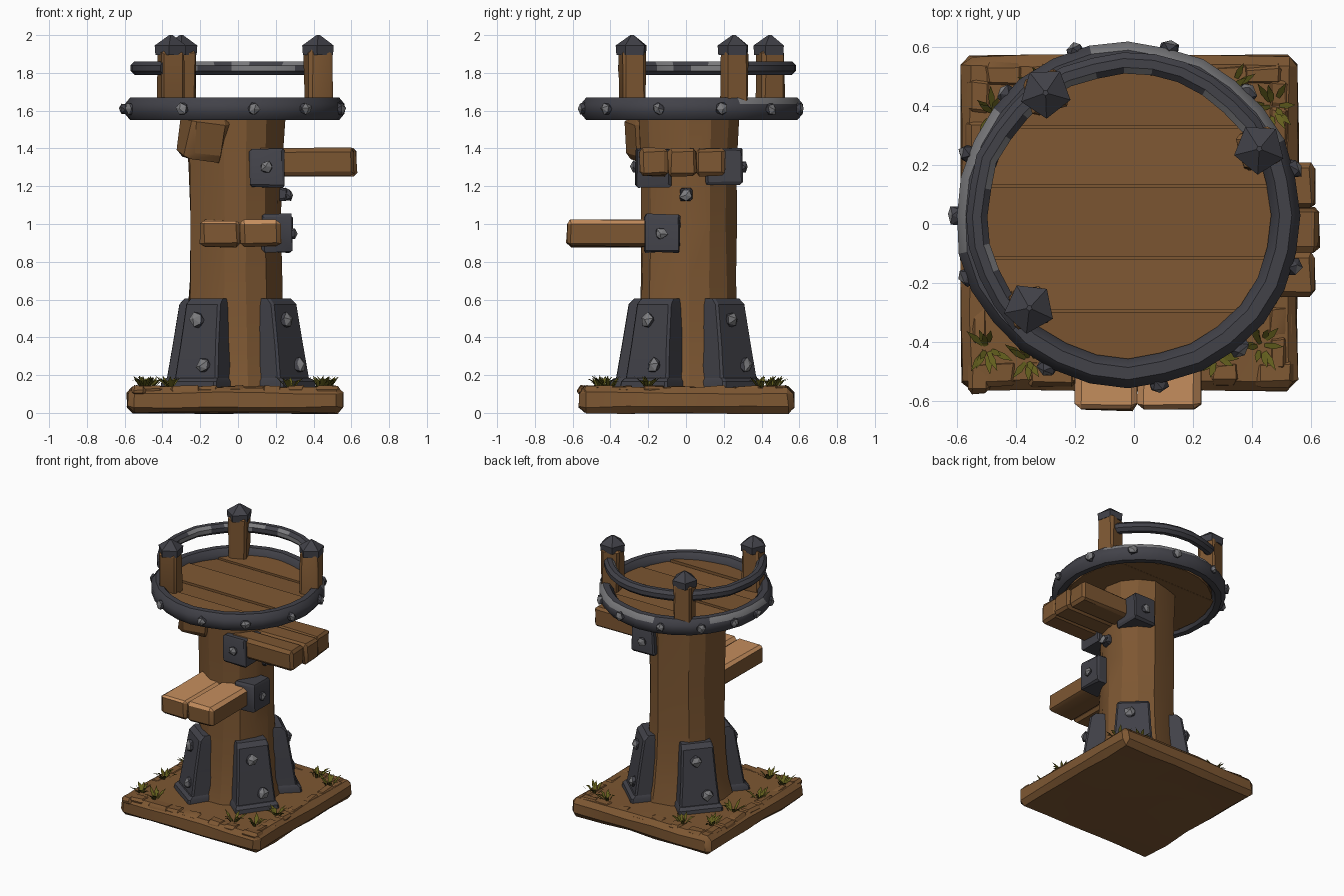
import bpy, bmesh, math, random
from mathutils import Vector, Matrix, Euler

if "Cube" in bpy.data.objects:
    bpy.data.objects.remove(bpy.data.objects["Cube"])

random.seed(4)


def material(name, rgb):
    m = bpy.data.materials.new(name)
    m.diffuse_color = (*rgb, 1)
    m.use_nodes = True
    m.node_tree.nodes["Principled BSDF"].inputs["Base Color"].default_value = m.diffuse_color
    return m


WOOD = material("brown wood", (0.205, 0.095, 0.032))
TAN = material("fresh cut wood", (0.56, 0.27, 0.11))
METAL = material("dark metal", (0.054, 0.054, 0.066))
WORN = material("worn metal", (0.20, 0.20, 0.21))
GRASS = material("olive grass", (0.12, 0.11, 0.012))
CX, CY = -0.02, 0.03          # centre of the round platform


def finish(name, bm, mats, angle=30, rule=None):
    bmesh.ops.recalc_face_normals(bm, faces=bm.faces)
    bm.normal_update()
    if rule:
        for f in bm.faces:
            f.material_index = rule(f)
    me = bpy.data.meshes.new(name)
    bm.to_mesh(me)
    bm.free()
    for m in mats:
        me.materials.append(m)
    ob = bpy.data.objects.new(name, me)
    bpy.context.collection.objects.link(ob)
    bpy.ops.object.select_all(action='DESELECT')
    ob.select_set(True)
    bpy.context.view_layer.objects.active = ob
    bpy.ops.object.shade_smooth_by_angle(angle=math.radians(angle))
    return ob


def jitter(verts, j):
    for v in verts:
        v.co += Vector([random.uniform(-j, j) for _ in range(3)])


def block(name, lo, hi, mats=(WOOD,), bevel=0.02, j=0.006, rot=(0, 0, 0), rule=None, cuts=0):
    """Chipped box between two corners."""
    bm = bmesh.new()
    bmesh.ops.create_cube(bm, size=1)
    lo, hi = Vector(lo), Vector(hi)
    bmesh.ops.scale(bm, vec=hi - lo, verts=bm.verts)
    if bevel:
        bmesh.ops.bevel(bm, geom=bm.edges[:], offset=bevel, segments=1, affect='EDGES')
    if cuts:
        bmesh.ops.subdivide_edges(bm, edges=[e for e in bm.edges if e.calc_length() > 0.2], cuts=cuts, use_grid_fill=True)
    jitter(bm.verts, j)
    bmesh.ops.transform(bm, matrix=Matrix.Translation((lo + hi) / 2) @ Euler(rot).to_matrix().to_4x4(), verts=bm.verts)
    return finish(name, bm, mats, rule=rule)


def rivet(name, pos, normal, r=0.036):
    """Faceted stud: worn on its front, dark round the sides."""
    n = Vector(normal).normalized()
    bm = bmesh.new()
    bmesh.ops.create_icosphere(bm, subdivisions=1, radius=r)
    jitter(bm.verts, r * 0.15)
    q = Vector((0, 0, 1)).rotation_difference(n).to_matrix().to_4x4()
    bmesh.ops.transform(bm, matrix=Matrix.Translation(pos) @ q @ Matrix.Diagonal((1, 1, 0.8, 1)), verts=bm.verts)
    finish(name, bm, [METAL, WORN], 10, lambda f: int(f.normal.dot(n) > 0.6))


def skin(bm, rings, loop=False):
    """Join rings of vertices with quads; cap the ends unless looped."""
    n = len(rings[0])
    for i in range(len(rings) - (0 if loop else 1)):
        a, b = rings[i], rings[(i + 1) % len(rings)]
        for k in range(n):
            bm.faces.new((a[k], a[(k + 1) % n], b[(k + 1) % n], b[k]))
    if not loop:
        bm.faces.new(rings[0])
        bm.faces.new(rings[-1])


def hoop(name, r, hw, hh, z, a0, a1, n, loop, rule):
    """Chamfered bar bent round the platform centre."""
    bm = bmesh.new()
    rings = []
    for i in range(n if loop else n + 1):
        a = math.radians(a0 + (a1 - a0) * i / n)
        rr = r + random.uniform(-0.006, 0.006)
        ring = []
        for k in range(8):
            t = math.radians(22.5 + 45 * k)
            d = rr + hw * 1.08 * math.cos(t)
            ring.append(bm.verts.new((CX + d * math.cos(a), CY + d * math.sin(a), z + hh * 1.08 * math.sin(t))))
        rings.append(ring)
    skin(bm, rings, loop)
    finish(name, bm, [METAL, WORN], 40, rule)


def face_angle(f):
    c = f.calc_center_median()
    return math.degrees(math.atan2(c.y - CY, c.x - CX)) % 360


def outward(f):
    c = f.calc_center_median()
    return f.normal.dot(Vector((c.x - CX, c.y - CY, 0)).normalized())


# plinth with loose chips along its top edge
block("plinth", (-0.585, -0.565, 0), (0.555, 0.57, 0.137), bevel=0.032, j=0.006, cuts=4)
for i in range(28):
    s, t = i % 4, -0.46 + 0.92 * (i // 4) / 6 + random.uniform(-0.04, 0.04)
    x, y = [(t, -0.505), (t, 0.505), (-0.525, t), (0.49, t)][s]
    w, d = random.uniform(0.05, 0.085), random.uniform(0.035, 0.05)
    if s > 1:
        w, d = d, w
    block("plinth_chip", (x - w, y - d, 0.09), (x + w, y + d, 0.142), bevel=0.018, j=0.005)

# trunk
bm = bmesh.new()
rings = []
wob = [random.uniform(-0.012, 0.012) for _ in range(14)]
for z, r in [(0.12, 0.31), (0.25, 0.28), (0.45, 0.262), (0.7, 0.252), (1.0, 0.248), (1.3, 0.254), (1.58, 0.262)]:
    rings.append([bm.verts.new((-0.015 + (r + wob[k] + random.uniform(-0.008, 0.008)) * math.cos(k * math.tau / 14),
                                0.015 + (r + wob[k] + random.uniform(-0.008, 0.008)) * math.sin(k * math.tau / 14), z))
                  for k in range(14)])
skin(bm, rings)
finish("trunk", bm, [WOOD], 22)
block("trunk_stub", (-0.29, -0.30, 1.34), (-0.08, -0.12, 1.57), rot=(0.12, 0.1, 0.35), bevel=0.03, j=0.015)

# four tapered metal buttresses with feet and rivets
for deg in (47, 140, 234, 324):
    a = math.radians(deg)
    d, t = Vector((math.cos(a), math.sin(a), 0)), Vector((-math.sin(a), math.cos(a), 0))
    for name, prof in (("buttress", [(0.13, 0.385, 0.145), (0.36, 0.35, 0.125), (0.575, 0.315, 0.112), (0.605, 0.285, 0.105)]),
                       ("buttress_foot", [(0.13, 0.41, 0.155), (0.165, 0.405, 0.152), (0.185, 0.385, 0.14)])):
        bm = bmesh.new()
        rings = []
        for z, r, w in prof:
            pts = [d * 0.12 + t * w * 0.9, d * (r - 0.012) + t * w, d * r + t * (w - 0.012),
                   d * r - t * (w - 0.012), d * (r - 0.012) - t * w, d * 0.12 - t * w * 0.9]
            rings.append([bm.verts.new(p + Vector((-0.005, 0.01, z))) for p in pts])
        skin(bm, rings)
        finish(name, bm, [METAL], 25)
    for z, r, side in ((0.25, 0.37, 0.05), (0.49, 0.332, -0.02)):
        rivet("buttress_rivet", d * r + t * side + Vector((-0.005, 0.01, z)), d + Vector((0, 0, 0.15)), 0.044)

# lower step on the front, upper step on the right
for x0, x1 in ((-0.198, 0.012), (0.014, 0.225)):
    block("lower_step_plank", (x0, -0.632, 0.88), (x1, -0.1, 1.02), (WOOD, TAN), 0.02, 0.005,
          rule=lambda f: int(f.normal.z > 0.3))
for y0, y1 in ((-0.245, -0.095), (-0.097, 0.055), (0.053, 0.205)):
    block("upper_step_plank", (0.1, y0, 1.255), (0.63 - abs(y0 + 0.09) * 0.1, y1, 1.40), bevel=0.018, j=0.005)

# metal brackets
for lo, hi, rv in (((0.13, -0.225, 0.85), (0.29, -0.03, 1.05), [((0.29, -0.13, 0.95), (1, 0, 0))]),
                   ((0.06, -0.27, 1.195), (0.245, -0.08, 1.4), [((0.15, -0.27, 1.3), (0, -1, 0))]),
                   ((0.06, 0.1, 1.21), (0.245, 0.3, 1.4), [((0.15, 0.3, 1.3), (0, 1, 0))]),
                   ((0.15, -0.035, 1.12), (0.262, 0.035, 1.19), [((0.265, 0, 1.155), (1, 0, 0))])):
    block("step_bracket", lo, hi, (METAL,), 0.012, 0.006)
    for p, n in rv:
        rivet("bracket_rivet", p, n)

# round deck cut into planks, over a thin backing disc
bm = bmesh.new()
bmesh.ops.create_cone(bm, cap_ends=True, segments=24, radius1=0.49, radius2=0.49, depth=0.025,
                      matrix=Matrix.Translation((CX, CY, 1.577)))
finish("deck_backing", bm, [WOOD])
R = 0.505
edges = [-0.49, -0.325, -0.145, 0.10, 0.30, 0.49]
for i, (a, b) in enumerate(zip(edges, edges[1:])):
    a, b = a + 0.004, b - 0.004
    ys = [a + (b - a) * k / 4 for k in range(5)]
    pts = [(math.sqrt(R * R - y * y), y) for y in ys] + [(-math.sqrt(R * R - y * y), y) for y in reversed(ys)]
    bm = bmesh.new()
    tilt, lift = (0.07, -0.05, 0.04, -0.06, 0.05)[i], random.uniform(-0.004, 0.006)
    skin(bm, [[bm.verts.new((CX + x, CY + y, z + (y - a) * tilt)) for x, y in pts] for z in (1.575, 1.622 + lift)])
    finish("deck_plank", bm, [WOOD])

# metal rim with worn upper edge at the back, and rivets
hoop("rim", 0.535, 0.05, 0.06, 1.61, 0, 360, 28, True,
     lambda f: int(0.3 < f.normal.z < 0.9 and outward(f) > 0.2 and (30 < face_angle(f) < 105 or 140 < face_angle(f) < 195)))
for deg in (16, 46, 76, 108, 135, 159, 180, 201, 242, 280, 310, 343):
    a = math.radians(deg)
    n = Vector((math.cos(a), math.sin(a), 0))
    rivet("rim_rivet", Vector((CX, CY, 1.61)) + n * 0.586, n, 0.036)

# hand rail round the back and left
hoop("hand_rail", 0.512, 0.036, 0.036, 1.825, 25, 225, 18, False,
     lambda f: int((outward(f) < -0.3 and f.normal.z > -0.5) and random.random() < 0.4))

# rail posts with pointed metal caps
for x, y, rz in ((-0.355, -0.285, 0.2), (-0.30, 0.445, 0.35), (0.425, 0.255, 0.25)):
    block("rail_post", (x - 0.064, y - 0.064, 1.58), (x + 0.064, y + 0.064, 1.92), rot=(0, 0, rz), bevel=0.016, j=0.005)
    bm = bmesh.new()
    rings = [[bm.verts.new((x + r * math.cos(rz + math.pi / 5 + k * math.tau / 5),
                            y + r * math.sin(rz + math.pi / 5 + k * math.tau / 5), z)) for k in range(5)]
             for z, r in ((1.895, 0.084), (1.945, 0.088), (2.0, 0.01))]
    skin(bm, rings)
    finish("post_cap", bm, [METAL], 20)

# grass tufts
for x, y in ((-0.5, -0.42), (-0.36, -0.46), (0.43, -0.41), (0.47, 0.40), (0.28, -0.45), (-0.48, 0.38),
             (-0.3, 0.47), (0.33, 0.46), (0.46, -0.2), (-0.5, -0.15), (-0.47, 0.12)):
    bm = bmesh.new()
    for k in range(11):
        a, l = random.uniform(0, math.tau), random.uniform(0.03, 0.08)
        d, t = Vector((math.cos(a), math.sin(a), 0)), Vector((-math.sin(a), math.cos(a), 0))
        o = Vector((x, y, 0.135)) + d * random.uniform(0, 0.03)
        mid = o + d * l * 0.5 + Vector((0, 0, 0.035))
        p = [o - t * 0.006, o + t * 0.006, mid + t * 0.011, o + d * l + Vector((0, 0, random.uniform(0.03, 0.065))), mid - t * 0.011]
        bm.faces.new([bm.verts.new(v) for v in p])
    finish("grass_tuft", bm, [GRASS])
